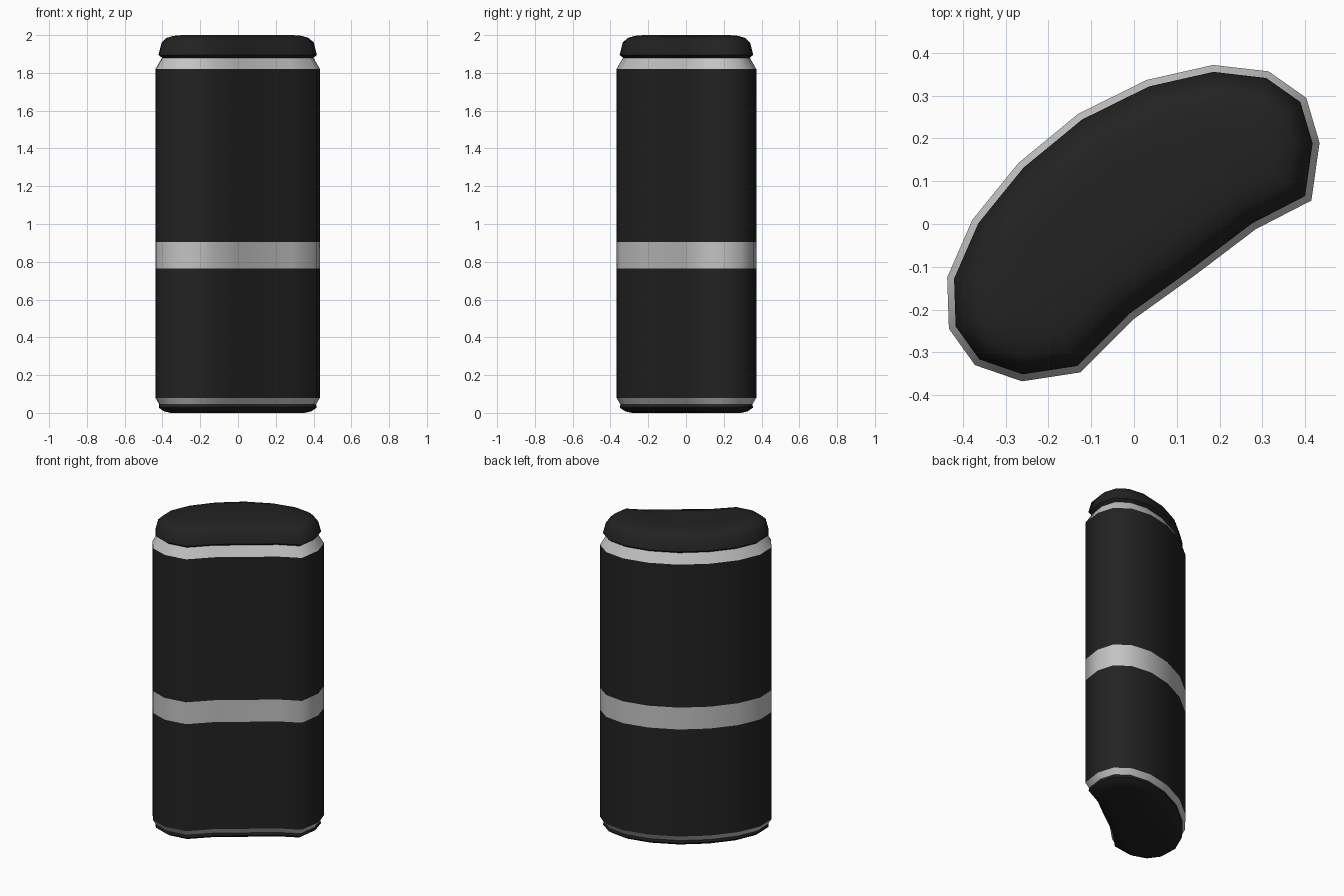
import bpy
from mathutils import Vector

cube = bpy.data.objects.get("Cube")
if cube:
    bpy.data.objects.remove(cube, do_unlink=True)


def make_material(name, value, roughness):
    mat = bpy.data.materials.new(name)
    mat.use_nodes = True
    colour = (value, value, value, 1)
    mat.diffuse_color = colour
    bsdf = mat.node_tree.nodes["Principled BSDF"]
    bsdf.inputs["Base Color"].default_value = colour
    bsdf.inputs["Roughness"].default_value = roughness
    return mat


black = make_material("matte black", 0.016, 0.6)
silver = make_material("silver grey", 0.55, 0.5)

# Kidney-shaped cross-section, counter-clockwise
OUTLINE = [Vector(p) for p in (
    (.434, .19), (.403, .295), (.315, .357), (.185, .372), (.03, .337),
    (-.13, .258), (-.27, .143), (-.378, .01), (-.437, -.125), (-.433, -.245),
    (-.372, -.33), (-.262, -.368), (-.125, -.347), (0, -.222), (.145, -.118),
    (.285, -.012), (.415, .055))]


def inset_outline(amount):
    """Move every side of the outline inward by the same distance."""
    result = []
    count = len(OUTLINE)
    for i, p in enumerate(OUTLINE):
        a = (p - OUTLINE[i - 1]).normalized()
        b = (OUTLINE[(i + 1) % count] - p).normalized()
        na, nb = Vector((-a.y, a.x)), Vector((-b.y, b.x))
        result.append(p + (na + nb) * amount / (1 + na.dot(nb)))
    return result


def loft(name, profile, mat, cap_top=False, cap_bottom=False):
    """Stack inset outlines; profile lists (height, inset) from the bottom up."""
    n = len(OUTLINE)
    verts = [(p.x, p.y, z) for z, d in profile for p in inset_outline(d)]
    faces = []
    for r in range(len(profile) - 1):
        for i in range(n):
            j = (i + 1) % n
            faces.append((r * n + i, r * n + j, (r + 1) * n + j, (r + 1) * n + i))
    if cap_bottom:
        faces.append(tuple(reversed(range(n))))
    if cap_top:
        faces.append(tuple(range(len(verts) - n, len(verts))))
    mesh = bpy.data.meshes.new(name)
    mesh.from_pydata(verts, [], faces)
    mesh.materials.append(mat)
    obj = bpy.data.objects.new(name, mesh)
    bpy.context.collection.objects.link(obj)
    bpy.ops.object.select_all(action='DESELECT')
    obj.select_set(True)
    bpy.context.view_layer.objects.active = obj
    bpy.ops.object.shade_smooth_by_angle(angle=1.05)
    return obj


# Rounded base and its trim ring
loft("base_cap", [(0, .08), (.008, .045), (.028, .017), (.045, .02)], black,
     cap_bottom=True)
loft("base_trim", [(.045, .02), (.08, 0)], silver)

# Straight body split by the middle band
loft("lower_body", [(.08, 0), (.765, 0)], black)
loft("middle_band", [(.765, 0), (.905, 0)], silver)
loft("upper_body", [(.905, 0), (1.82, 0)], black)

# Tapered neck and rounded lid overhanging it
loft("neck", [(1.82, 0), (1.88, .034)], silver)
loft("lid", [(1.88, .034), (1.895, .016), (1.96, .032), (1.985, .058),
             (1.996, .095), (2.0, .14)], black, cap_top=True)
